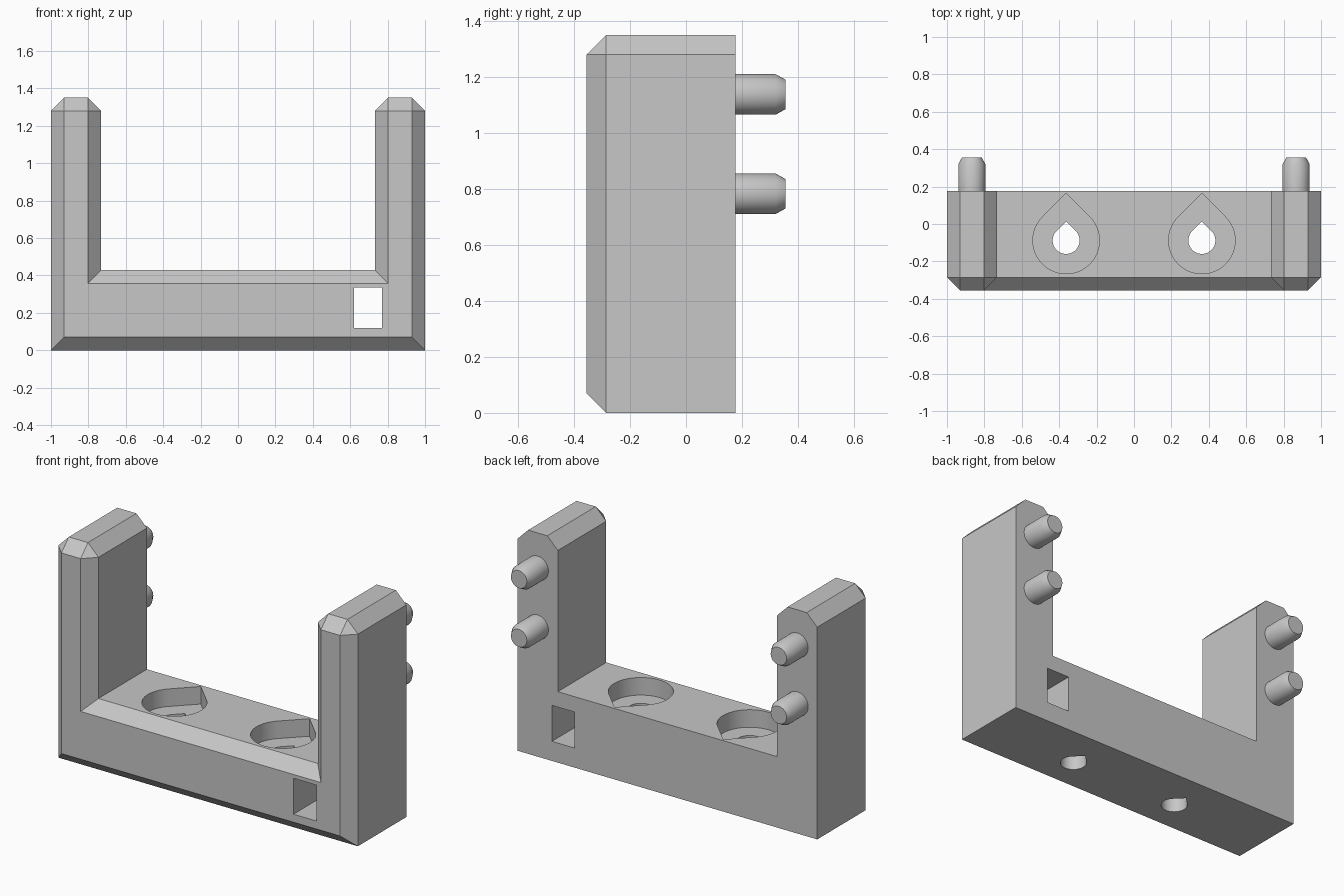
import bpy, bmesh, math
from mathutils import Vector

cube = bpy.data.objects.get("Cube")
if cube:
    bpy.data.objects.remove(cube, do_unlink=True)

grey = bpy.data.materials.new("light grey plastic")
grey.use_nodes = True
colour = (0.57, 0.57, 0.57, 1)
grey.diffuse_color = colour
grey.node_tree.nodes["Principled BSDF"].inputs["Base Color"].default_value = colour

BACK, FRONT, BEVEL = 0.177, -0.355, 0.07


def loft(name, rings):
    """Skin a list of equal-length rings and cap both ends."""
    bm = bmesh.new()
    loops = [[bm.verts.new(p) for p in ring] for ring in rings]
    n = len(loops[0])
    for a, b in zip(loops, loops[1:]):
        for i in range(n):
            j = (i + 1) % n
            bm.faces.new((a[i], a[j], b[j], b[i]))
    bm.faces.new(loops[0])
    bm.faces.new(loops[-1])
    bmesh.ops.remove_doubles(bm, verts=bm.verts, dist=1e-5)
    bmesh.ops.recalc_face_normals(bm, faces=bm.faces)
    mesh = bpy.data.meshes.new(name)
    bm.to_mesh(mesh)
    bm.free()
    mesh.materials.append(grey)
    obj = bpy.data.objects.new(name, mesh)
    bpy.context.collection.objects.link(obj)
    return obj


def smooth(obj):
    bpy.ops.object.select_all(action='DESELECT')
    obj.select_set(True)
    bpy.context.view_layer.objects.active = obj
    bpy.ops.object.shade_smooth_by_angle(angle=math.radians(30))


def cut(target, cutter):
    mod = target.modifiers.new("cut", 'BOOLEAN')
    mod.operation, mod.solver, mod.object = 'DIFFERENCE', 'EXACT', cutter
    bpy.context.view_layer.objects.active = target
    bpy.ops.object.modifier_apply(modifier=mod.name)
    bpy.data.objects.remove(cutter, do_unlink=True)


def teardrop(x, y, r, z0, z1):
    """Round hole whose back side runs to a right-angled point."""
    pts = [(x, y + r * math.sqrt(2))]
    for i in range(49):
        a = math.radians(135 + 270 * i / 48)
        pts.append((x + r * math.cos(a + math.radians(0)), y + r * math.sin(a)))
    return loft("hole_cutter", [[(px, py, z) for px, py in pts] for z in (z0, z1)])


# U-shaped bracket: half outline, full size and bevelled front size
outer = [(1, 0), (1, 1.28), (0.93, 1.35), (0.802, 1.35), (0.732, 1.28), (0.732, 0.428)]
inner = [(0.93, 0.07), (0.93, 1.28), (0.93, 1.28), (0.802, 1.28), (0.802, 1.28), (0.802, 0.358)]


def mirrored(half, y):
    return [(x, y, z) for x, z in half] + [(-x, y, z) for x, z in reversed(half)]


bracket = loft("bracket", [mirrored(outer, BACK),
                           mirrored(outer, FRONT + BEVEL),
                           mirrored(inner, FRONT)])

# Countersunk screw holes
for x in (-0.363, 0.363):
    cut(bracket, teardrop(x, -0.088, 0.178, 0.322, 0.6))
    cut(bracket, teardrop(x, -0.088, 0.072, -0.1, 0.4))

# Rectangular slot through the base
slot = [(0.619, 0.118), (0.771, 0.118), (0.771, 0.335), (0.619, 0.335)]
cut(bracket, loft("slot_cutter", [[(x, y, z) for x, z in slot] for y in (-0.5, 0.5)]))
smooth(bracket)

# Locating pegs on the back of both posts
for side, x in (("right", -0.867), ("left", 0.867)):
    for level, z in (("lower", 0.783), ("upper", 1.138)):
        rings = []
        for r, y in ((0.0725, BACK - 0.005), (0.0725, 0.32), (0.053, 0.355)):
            turn = [2 * math.pi * i / 40 for i in range(40)]
            rings.append([(x + r * math.cos(a), y, z + r * math.sin(a)) for a in turn])
        smooth(loft(f"{side}_{level}_peg", rings))
